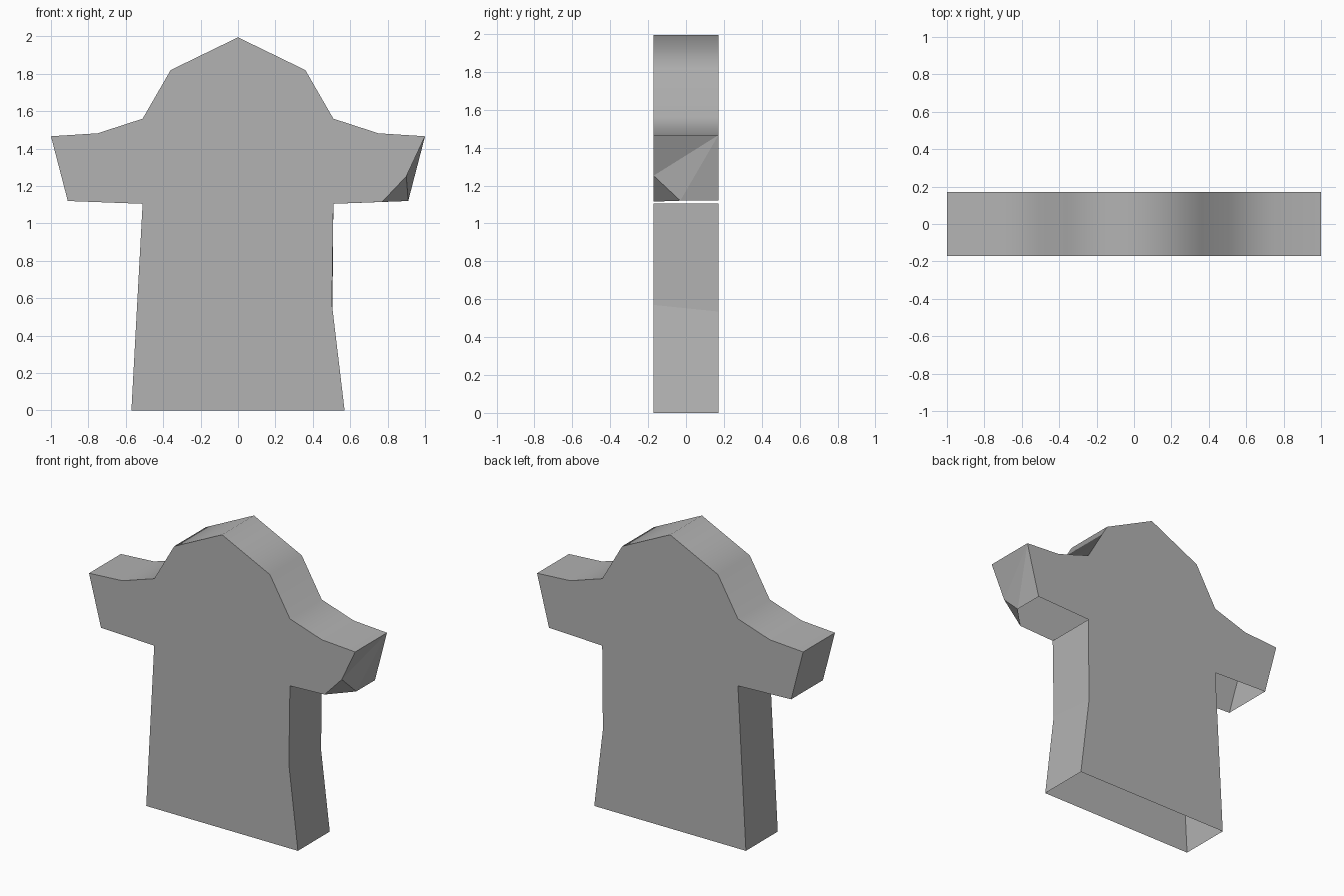
import bpy, bmesh, math

if "Cube" in bpy.data.objects:
    bpy.data.objects.remove(bpy.data.objects["Cube"])

D = 0.171  # half depth

mat = bpy.data.materials.new("plain grey")
mat.diffuse_color = (0.45, 0.45, 0.45, 1)
mat.use_nodes = True
mat.node_tree.nodes["Principled BSDF"].inputs["Base Color"].default_value = mat.diffuse_color

# Outline pieces as (x, z)
half_top = [(0.36, 1.82), (0.51, 1.56), (0.75, 1.482), (1.0, 1.466)]
top = [(-x, z) for x, z in reversed(half_top)] + [(0, 1.995)] + half_top
left = [(-0.57, 0), (-0.51, 1.105), (-0.91, 1.12)]

bm = bmesh.new()


def row(points, y):
    return [bm.verts.new((x, y, z)) for x, z in points]


def strip(a, b, smooth=False):
    for i in range(len(a) - 1):
        bm.faces.new((a[i], a[i + 1], b[i + 1], b[i])).smooth = smooth


# Front and back vertex rows
top_f, top_b = row(top, -D), row(top, D)
left_f, left_b = row(left, -D), row(left, D)
side_f = row([(0.51, 1.105), (0.502, 0.57), (0.57, 0)], -D)
side_b = row([(0.51, 1.105), (0.505, 0.535), (0.57, 0)], D)

# Right sleeve end with its folded front corner
fold_up, fold_in = row([(0.90, 1.252), (0.77, 1.115)], -D)
fold_low = bm.verts.new((0.91, -0.03, 1.12))
cuff_b = bm.verts.new((0.91, D, 1.12))
a, b = top_f[-1], top_b[-1]
for f in ((a, fold_up, b), (fold_up, fold_low, b),
          (fold_low, cuff_b, b), (fold_up, fold_in, fold_low)):
    bm.faces.new(f)

# Rounded head and shoulders, left sleeve end, body sides;
# the hem and the undersides of the sleeves stay open
strip(top_f, top_b, True)
bm.faces.new((left_f[2], top_f[0], top_b[0], left_b[2]))
strip(left_f[:2], left_b[:2])
strip(side_f, side_b)

# Front and back panels
bm.faces.new(left_f + top_f + [fold_up, fold_in] + side_f)
bm.faces.new(left_b + top_b + [cuff_b] + side_b)
bmesh.ops.recalc_face_normals(bm, faces=bm.faces)

# Outward orientation check: the front panel must face -y
bm.normal_update()
front = max((f for f in bm.faces if len(f.verts) > 10),
            key=lambda f: -f.calc_center_median().y)
if front.normal.y > 0:
    bmesh.ops.reverse_faces(bm, faces=bm.faces)

# Only bends along the top are smoothed
for e in bm.edges:
    e.smooth = all(f.smooth for f in e.link_faces)

me = bpy.data.meshes.new("shirt_shell")
bm.to_mesh(me)
bm.free()
me.materials.append(mat)
ob = bpy.data.objects.new("shirt_shell", me)
bpy.context.collection.objects.link(ob)
